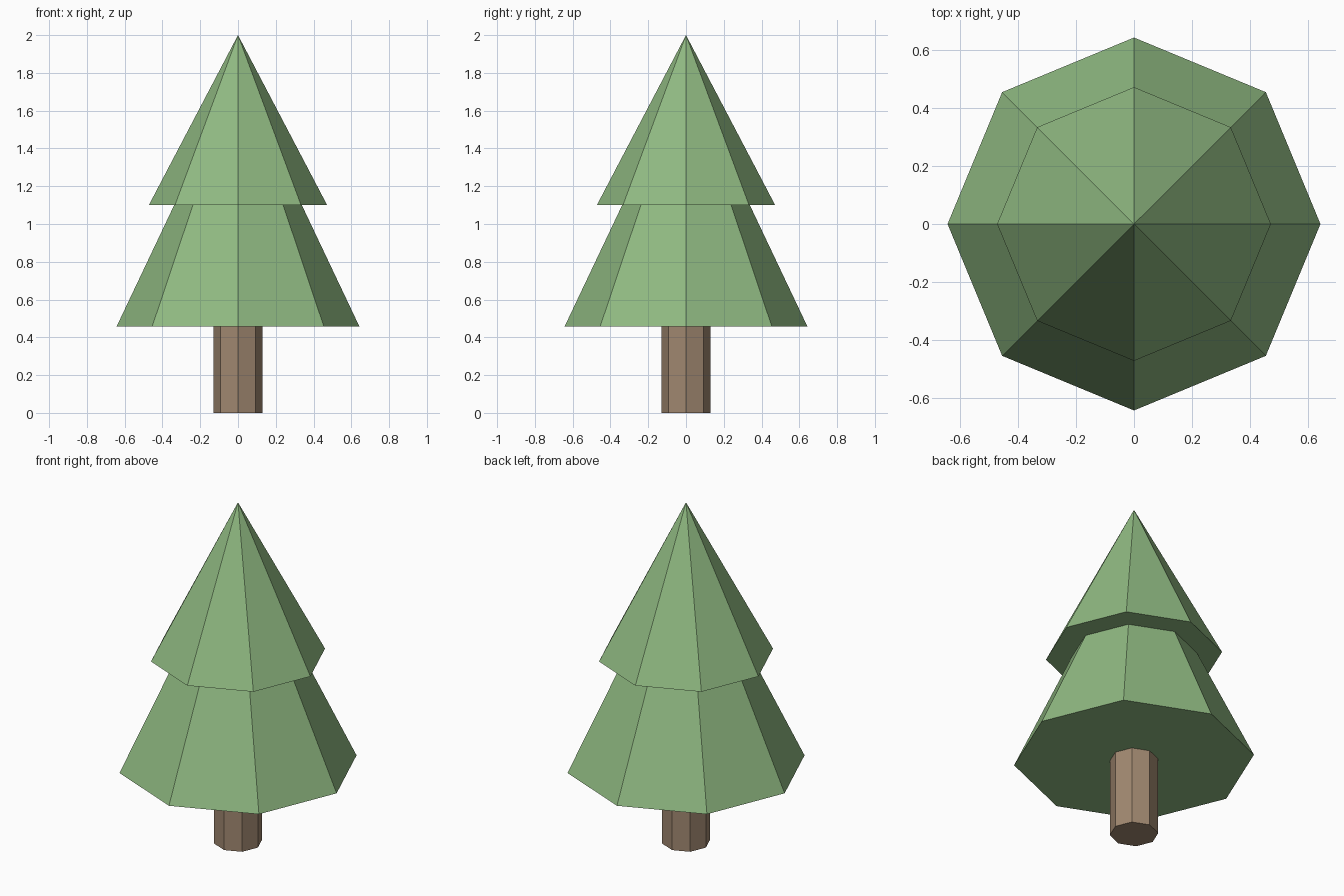
import bpy
import bmesh
import math

if "Cube" in bpy.data.objects:
    bpy.data.objects.remove(bpy.data.objects["Cube"])

SIDES = 8


def material(name, rgb):
    mat = bpy.data.materials.new(name)
    mat.diffuse_color = (*rgb, 1.0)
    mat.use_nodes = True
    mat.node_tree.nodes["Principled BSDF"].inputs["Base Color"].default_value = mat.diffuse_color
    return mat


def lathe(name, profile, mat):
    """Revolve (radius, z) points around z with flat sides; radius 0 is a single tip."""
    bm = bmesh.new()
    rings = []
    for r, z in profile:
        n = SIDES if r > 0 else 1
        rings.append([bm.verts.new((r * math.cos(math.tau * i / SIDES),
                                    r * math.sin(math.tau * i / SIDES), z)) for i in range(n)])
    for low, high in zip(rings, rings[1:]):
        for i in range(SIDES):
            j = (i + 1) % SIDES
            if len(high) == 1:
                bm.faces.new((low[i], low[j], high[0]))
            else:
                bm.faces.new((low[i], low[j], high[j], high[i]))
    # flat caps on open ends
    bm.faces.new(rings[0][::-1])
    if len(rings[-1]) > 1:
        bm.faces.new(rings[-1])
    mesh = bpy.data.meshes.new(name)
    bm.to_mesh(mesh)
    bm.free()
    mesh.materials.append(mat)
    obj = bpy.data.objects.new(name, mesh)
    bpy.context.collection.objects.link(obj)
    return obj


green = material("leaf green", (0.279, 0.491, 0.223))
brown = material("bark brown", (0.352, 0.246, 0.162))

# Trunk
lathe("trunk", [(0.13, 0.0), (0.13, 0.46)], brown)

# Two-tier foliage: tapered skirt, overhanging step, pointed top
lathe("foliage", [(0.643, 0.457), (0.338, 1.10), (0.472, 1.10), (0.0, 2.0)], green)
